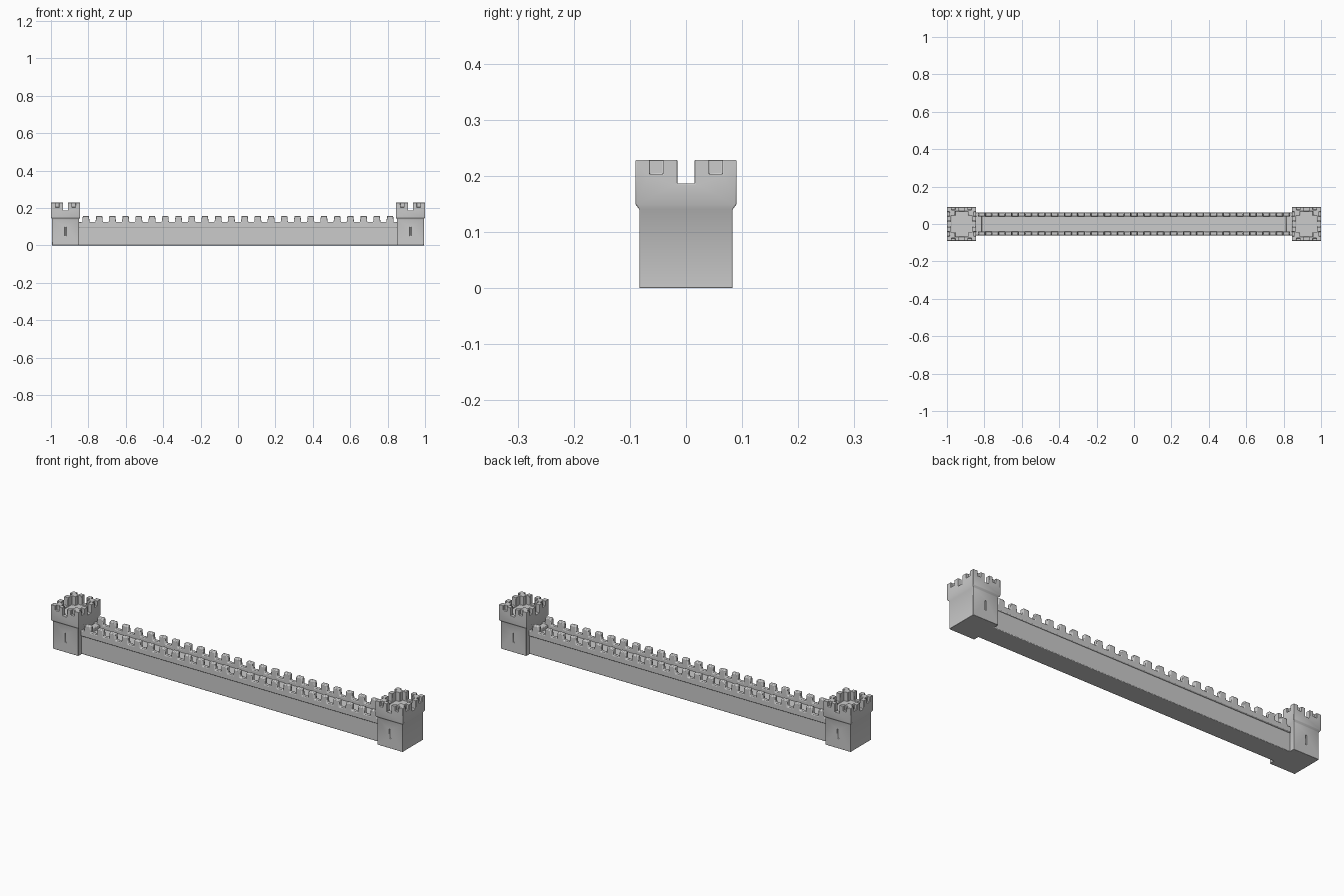
import bpy, bmesh

if "Cube" in bpy.data.objects:
    bpy.data.objects.remove(bpy.data.objects["Cube"])


def make_object(name, bm):
    bmesh.ops.recalc_face_normals(bm, faces=bm.faces)
    mesh = bpy.data.meshes.new(name)
    bm.to_mesh(mesh)
    bm.free()
    ob = bpy.data.objects.new(name, mesh)
    bpy.context.collection.objects.link(ob)
    return ob


def add_loft(bm, rings):
    """Closed solid through rings of equal point count."""
    loops = [[bm.verts.new(p) for p in ring] for ring in rings]
    n = len(loops[0])
    for a, b in zip(loops, loops[1:]):
        for i in range(n):
            j = (i + 1) % n
            bm.faces.new((a[i], a[j], b[j], b[i]))
    bm.faces.new(loops[0][::-1])
    bm.faces.new(loops[-1])


def rect(cx, cy, hx, hy, z):
    return [(cx - hx, cy - hy, z), (cx + hx, cy - hy, z),
            (cx + hx, cy + hy, z), (cx - hx, cy + hy, z)]


def add_box(bm, cx, cy, hx, hy, z0, z1):
    add_loft(bm, [rect(cx, cy, hx, hy, z0), rect(cx, cy, hx, hy, z1)])


def cut(ob, cx, cy, hx, hy, z0, z1):
    bm = bmesh.new()
    add_box(bm, cx, cy, hx, hy, z0, z1)
    cutter = make_object("cutter", bm)
    cutter.hide_render = True
    mod = ob.modifiers.new("cut", 'BOOLEAN')
    mod.operation = 'DIFFERENCE'
    mod.solver = 'EXACT'
    mod.object = cutter
    bpy.context.view_layer.objects.active = ob
    bpy.ops.object.modifier_apply(modifier=mod.name)
    bpy.data.objects.remove(cutter)


def soften(ob, width):
    bev = ob.modifiers.new("bevel", 'BEVEL')
    bev.width = width
    bev.segments = 2
    bev.limit_method = 'ANGLE'
    bev.angle_limit = 0.6
    bpy.ops.object.select_all(action='DESELECT')
    ob.select_set(True)
    bpy.context.view_layer.objects.active = ob
    bpy.ops.object.shade_smooth_by_angle(angle=0.7)


HX, HY, TOP = 0.078, 0.09, 0.228
TX = 1 - HX

# Towers: plain body flaring to a wider battlement
for name, cx in (("left_tower", -TX), ("right_tower", TX)):
    bm = bmesh.new()
    bx, by = HX - 0.006, HY - 0.007
    add_loft(bm, [rect(cx, 0, bx, by, 0), rect(cx, 0, bx, by, 0.14),
                  rect(cx, 0, HX, HY, 0.149), rect(cx, 0, HX, HY, TOP)])
    tower = make_object(name, bm)
    # Plus-shaped roof deck
    cut(tower, cx, 0, 0.056, 0.046, 0.181, 0.3)
    cut(tower, cx, 0, 0.034, 0.068, 0.181, 0.3)
    # Central gaps on all four sides
    cut(tower, cx, 0, 0.2, 0.0155, 0.186, 0.3)
    cut(tower, cx, 0, 0.0135, 0.2, 0.186, 0.3)
    for s in (-1, 1):
        for t in (-1, 1):
            # Shallow outer recesses in the corner merlons
            cut(tower, cx + s * HX, t * 0.053, 0.014, 0.012, 0.203, 0.3)
            cut(tower, cx + t * 0.044, s * HY, 0.010, 0.014, 0.203, 0.3)
        # Arrow slit
        cut(tower, cx, s * by, 0.004, 0.005, 0.05, 0.098)
    soften(tower, 0.003)

# Curtain wall with its walkway
bm = bmesh.new()
add_box(bm, 0, 0, 0.86, 0.055, 0, 0.106)
soften(make_object("curtain_wall", bm), 0.003)

# Crenellated parapets along both edges
PITCH, COUNT, END = 0.0707, 24, 0.853
BASE, SILL, CREST = 0.094, 0.124, 0.157
profile = [(-END, BASE), (-END, SILL)]
for i in range(COUNT):
    x = (i - (COUNT - 1) / 2) * PITCH
    profile += [(x - 0.019, SILL), (x - 0.0165, CREST),
                (x + 0.0165, CREST), (x + 0.019, SILL)]
profile += [(END, SILL), (END, BASE)]
for name, y0, y1 in (("front_parapet", -0.062, -0.040),
                     ("back_parapet", 0.040, 0.062)):
    bm = bmesh.new()
    add_loft(bm, [[(x, y, z) for x, z in profile] for y in (y0, y1)])
    soften(make_object(name, bm), 0.004)

# Low cross walls closing the walkway beside each tower
for name, s in (("left_cross_wall", -1), ("right_cross_wall", 1)):
    bm = bmesh.new()
    add_box(bm, s * 0.83, 0, 0.016, 0.045, 0.1, 0.123)
    soften(make_object(name, bm), 0.003)
